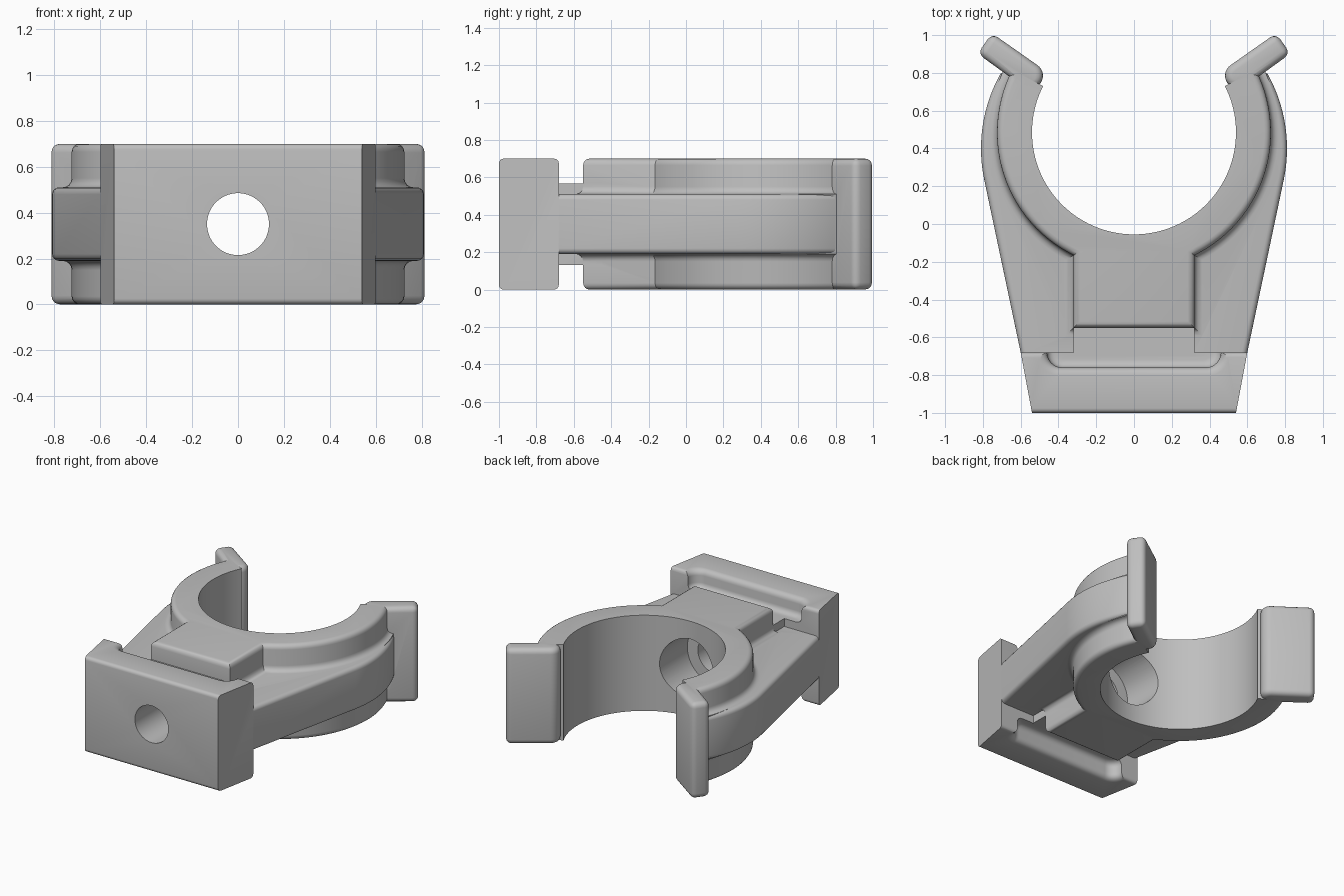
import bpy, bmesh, math
from math import radians, cos, sin, acos, pi

if "Cube" in bpy.data.objects:
    bpy.data.objects.remove(bpy.data.objects["Cube"])

H = 0.70                 # overall height
MID = H / 2
RING_Y = 0.485           # centre of the pipe opening
INNER, OUTER = 0.54, 0.725
TIP = radians(27)        # angle where the ring arms end

grey = bpy.data.materials.new("light_grey_plastic")
grey.use_nodes = True
grey.diffuse_color = (0.52, 0.52, 0.52, 1)
grey.node_tree.nodes["Principled BSDF"].inputs["Base Color"].default_value = (0.52, 0.52, 0.52, 1)


def arc(cx, cy, r, a, b, n):
    return [(cx + r * cos(a + (b - a) * i / n), cy + r * sin(a + (b - a) * i / n)) for i in range(n + 1)]


def loft(name, layers):
    """Solid through a stack of (z, outline) layers with equal point counts."""
    bm = bmesh.new()
    rings = [[bm.verts.new((x, y, z)) for x, y in pts] for z, pts in layers]
    for lo, hi in zip(rings, rings[1:]):
        for i in range(len(lo)):
            j = (i + 1) % len(lo)
            bm.faces.new((lo[i], lo[j], hi[j], hi[i]))
    bm.faces.new(rings[0][::-1])
    bm.faces.new(rings[-1])
    bmesh.ops.recalc_face_normals(bm, faces=bm.faces)
    mesh = bpy.data.meshes.new(name)
    bm.to_mesh(mesh)
    bm.free()
    mesh.materials.append(grey)
    obj = bpy.data.objects.new(name, mesh)
    bpy.context.collection.objects.link(obj)
    return obj


def apply(obj, mod):
    bpy.context.view_layer.objects.active = obj
    bpy.ops.object.modifier_apply(modifier=mod.name)


def bevel(obj, width, keep):
    """Round the sharp edges for which keep(direction) is true."""
    bm = bmesh.new()
    bm.from_mesh(obj.data)
    edges = [e for e in bm.edges if e.calc_face_angle(0) > radians(40)
             and keep((e.verts[1].co - e.verts[0].co).normalized())]
    bmesh.ops.bevel(bm, geom=edges, offset=width, segments=4, profile=0.5, affect='EDGES')
    bm.to_mesh(obj.data)
    bm.free()


def boolean(obj, other, operation):
    mod = obj.modifiers.new("combine", 'BOOLEAN')
    mod.operation, mod.solver, mod.object = operation, 'EXACT', other
    apply(obj, mod)
    bpy.data.objects.remove(other)


def bore(name, radius, y0, y1):
    bpy.ops.mesh.primitive_cylinder_add(vertices=64, radius=radius, depth=y1 - y0,
                                        location=(0, (y0 + y1) / 2, MID), rotation=(pi / 2, 0, 0))
    obj = bpy.context.object
    obj.name, obj.hide_render = name, True
    obj.data.materials.append(grey)
    return obj


# Ring with its square block; e moves the outer wall in or out
def ring_outline(e):
    r, w, front = OUTER + e, 0.32 + e, -0.55 - e
    a = acos(w / r)
    return (arc(0, RING_Y, INNER, TIP, -pi - TIP, 72)
            + arc(0, RING_Y, r, -pi - TIP, a - pi, 28)
            + [(-w, front), (w, front)]
            + arc(0, RING_Y, r, -a, TIP, 28))


quarter = [i * pi / 8 for i in range(5)]
lower = [(0.035 * (1 - sin(t)), -0.035 * (1 - cos(pi / 2 - t))) for t in quarter]
lower = [(0.035 * (1 - cos(t)), -0.035 * (1 - sin(t))) for t in quarter]
lower += [(0.15 + 0.04 * sin(t), 0.04 * (1 - cos(t))) for t in quarter]
levels = lower + [(H - z, e) for z, e in reversed(lower)]
body = loft("pipe_clip", [(z, ring_outline(e)) for z, e in levels])

# Tapered middle rib hugging the ring
right = [(0.56, -0.85), (0.60, -0.68)] + arc(0, 0.40, 0.81, radians(-12), radians(29.5), 24)
rib_pts = right + arc(0, RING_Y, 0.62, TIP, -pi - TIP, 60) + [(-x, y) for x, y in reversed(right)]
rib = loft("middle_rib", [(0.19, rib_pts), (0.51, rib_pts)])
bevel(rib, 0.03, lambda d: abs(d.z) < 0.5)

# Base plate with a recessed groove above and below
plate_pts = [(-0.54, -1), (0.54, -1), (0.60, -0.68), (-0.60, -0.68)]
plate = loft("base_plate", [(0, plate_pts), (H, plate_pts)])
bevel(plate, 0.025, lambda d: abs(d.x) > 0.9)


def groove_outline(e):
    x, y, r = 0.50 - e, -0.80 + e, 0.10 - e / 2
    return ([(-x, -0.6)] + arc(-x + r, y + r, r, pi, 1.5 * pi, 10)
            + arc(x - r, y + r, r, 1.5 * pi, 2 * pi, 10) + [(x, -0.6)])


groove = [(H + 0.05, 0)] + [(H - 0.04 * (1 - cos(t)), 0.04 * sin(t)) for t in quarter]
groove += [(0.608 - 0.04 * sin(t), 0.04 + 0.04 * (1 - cos(t))) for t in quarter]
for flip in (False, True):
    cutter = loft("groove_cutter", [(H - z if flip else z, groove_outline(e)) for z, e in groove])
    cutter.hide_render = True
    boolean(plate, cutter, 'DIFFERENCE')

# Neck joining the block to the plate
neck_pts = [(-0.32, -0.70), (0.32, -0.70), (0.32, -0.45), (-0.32, -0.45)]
neck = loft("neck", [(0.132, neck_pts), (0.568, neck_pts)])

# Flared lead-in lips on the arm tips
flare = math.atan2(0.16, 0.225)
lips = []
for side in (1, -1):
    pts = arc(0.55, 0.785, 0.068, flare + pi / 2, flare + 1.5 * pi, 16)
    ex, ey = 0.79, 0.956
    pts += [(ex + 0.066 * sin(flare), ey - 0.066 * cos(flare)),
            (ex - 0.066 * sin(flare), ey + 0.066 * cos(flare))]
    pts = [(side * x, y) for x, y in pts]
    lip = loft("lip", [(0, pts), (H, pts)])
    bevel(lip, 0.038, lambda d: True)
    lips.append(lip)

for part in [rib, neck, plate] + lips:
    boolean(body, part, 'UNION')

# Screw hole and wider head recess
boolean(body, bore("screw_hole", 0.135, -1.2, 0.1), 'DIFFERENCE')
boolean(body, bore("head_recess", 0.22, -0.33, 0.2), 'DIFFERENCE')

bpy.ops.object.select_all(action='DESELECT')
body.select_set(True)
bpy.context.view_layer.objects.active = body
bpy.ops.object.shade_smooth_by_angle(angle=radians(32))
